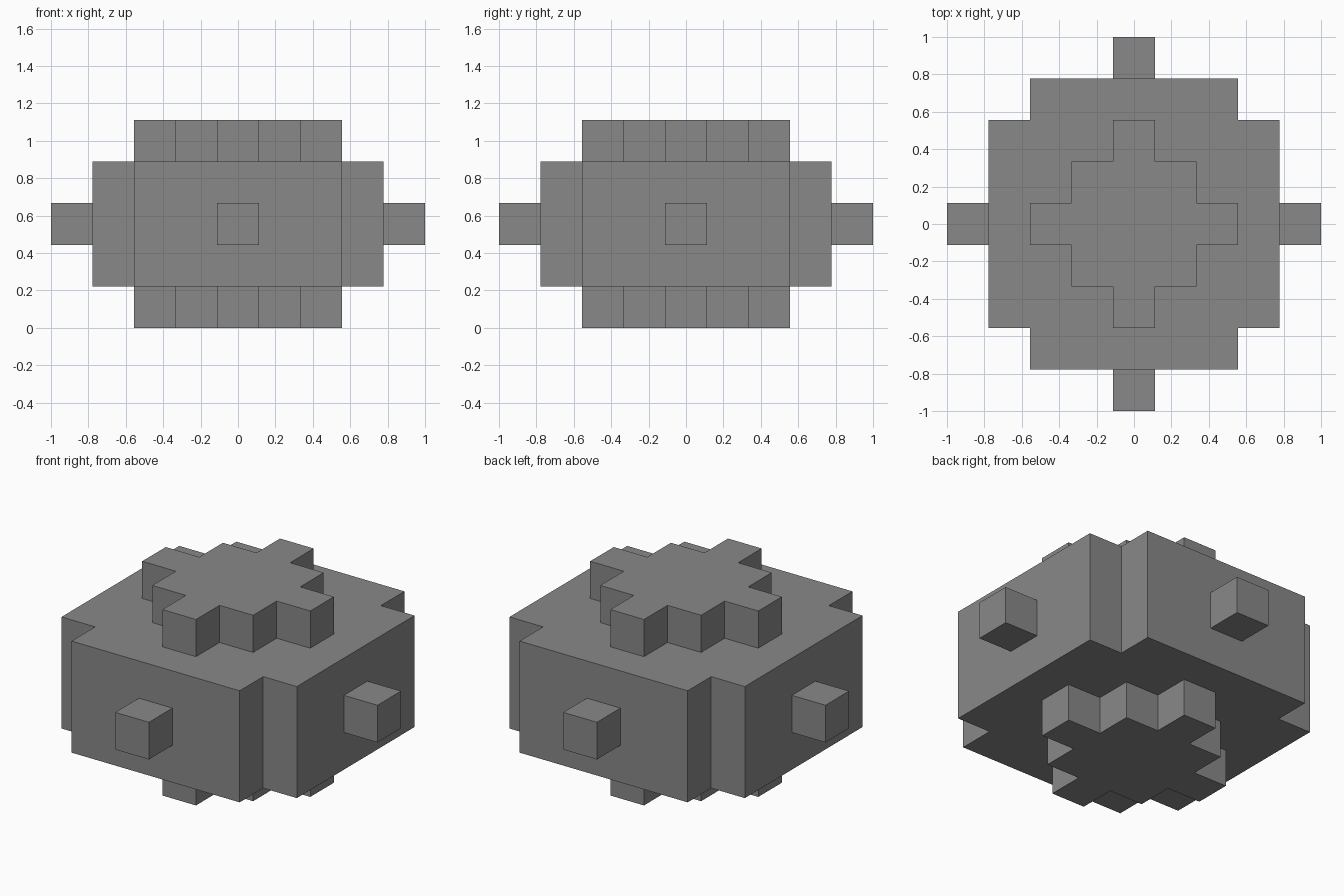
import bpy
import bmesh

if "Cube" in bpy.data.objects:
    bpy.data.objects.remove(bpy.data.objects["Cube"], do_unlink=True)

U = 2 / 9  # edge of one block

grey = bpy.data.materials.new("mid_grey")
grey.use_nodes = True
grey.diffuse_color = (0.25, 0.25, 0.25, 1)
grey.node_tree.nodes["Principled BSDF"].inputs["Base Color"].default_value = grey.diffuse_color


def prism(name, outline, bottom, top):
    """Extrude an outline, given in blocks, between two heights in blocks."""
    bm = bmesh.new()
    base = bm.faces.new([bm.verts.new((x * U, y * U, bottom * U)) for x, y in outline])
    grown = bmesh.ops.extrude_face_region(bm, geom=[base], use_keep_orig=True)
    raised = [v for v in grown["geom"] if isinstance(v, bmesh.types.BMVert)]
    bmesh.ops.translate(bm, verts=raised, vec=(0, 0, (top - bottom) * U))
    bmesh.ops.recalc_face_normals(bm, faces=bm.faces)
    mesh = bpy.data.meshes.new(name)
    bm.to_mesh(mesh)
    bm.free()
    mesh.materials.append(grey)
    obj = bpy.data.objects.new(name, mesh)
    bpy.context.collection.objects.link(obj)
    return obj


def four_way(quarter):
    """Repeat a quarter outline around the vertical axis."""
    points, turn = [], list(quarter)
    for _ in range(4):
        points += turn
        turn = [(-y, x) for x, y in turn]
    return points


# Main body: square with notched corners
prism("body", four_way([(3.5, 2.5), (2.5, 2.5), (2.5, 3.5)]), 1, 4)

# Stepped diamond plates above and below
stepped = four_way([(2.5, -.5), (2.5, .5), (1.5, .5), (1.5, 1.5), (.5, 1.5)])
prism("top_plate", stepped, 4, 5)
prism("bottom_plate", stepped, 0, 1)

# One knob in the middle of each side
knob = [(-.5, -.5), (.5, -.5), (.5, .5), (-.5, .5)]
for side, dx, dy in (("left", 1, 0), ("right", -1, 0), ("back", 0, 1), ("front", 0, -1)):
    prism(side + "_knob", [(x + 4 * dx, y + 4 * dy) for x, y in knob], 2, 3)
